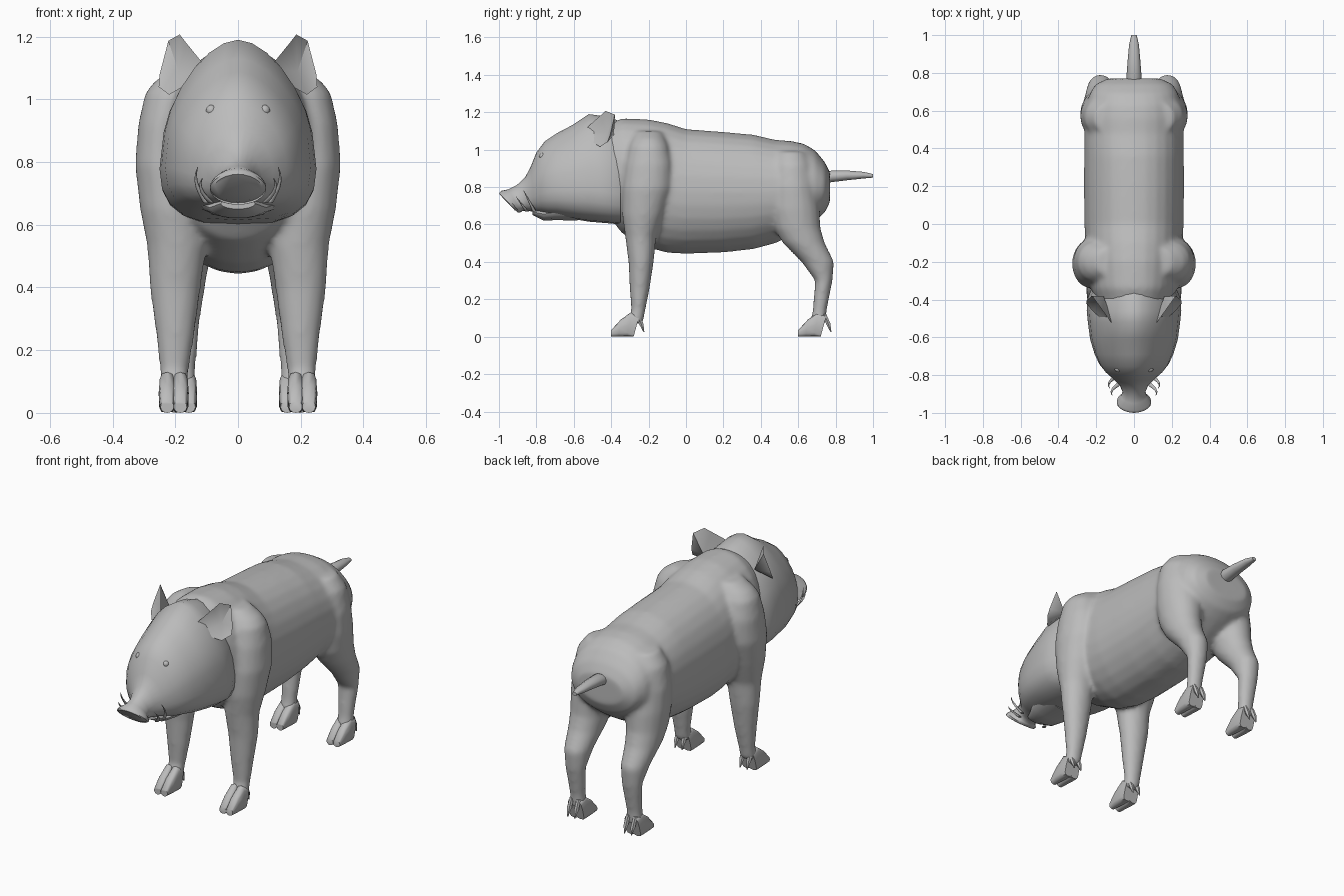
import bpy
import bmesh
from math import cos, sin, pi, radians
from mathutils import Vector

cube = bpy.data.objects.get("Cube")
if cube:
    bpy.data.objects.remove(cube)

hide = bpy.data.materials.new("grey hide")
hide.use_nodes = True
hide.diffuse_color = (0.5, 0.5, 0.5, 1)
hide.node_tree.nodes["Principled BSDF"].inputs["Base Color"].default_value = hide.diffuse_color


def finish(name, bm, mirror=False, angle=50):
    """Turn a bmesh into a smooth shaded, optionally mirrored object."""
    bmesh.ops.recalc_face_normals(bm, faces=bm.faces)
    mesh = bpy.data.meshes.new(name)
    bm.to_mesh(mesh)
    bm.free()
    mesh.materials.append(hide)
    obj = bpy.data.objects.new(name, mesh)
    bpy.context.collection.objects.link(obj)
    if mirror:
        obj.modifiers.new("mirror", "MIRROR")
    bpy.ops.object.select_all(action="DESELECT")
    obj.select_set(True)
    bpy.context.view_layer.objects.active = obj
    bpy.ops.object.shade_smooth_by_angle(angle=radians(angle))
    return obj


def add_loft(bm, rings, sides=20, power=1.0, low=1.0, taper=0.0):
    """Skin a row of ovals, each given as centre, half axis a, half axis b.
    The lower half's squareness and the taper fade out along the row."""
    loops = []
    for k, (centre, a, b) in enumerate(rings):
        fade = (k / (len(rings) - 1)) ** 2
        loop = []
        for i in range(sides):
            c, s = cos(2 * pi * i / sides), sin(2 * pi * i / sides)
            n = power if s > 0 else low + (1 - low) * fade
            u = abs(c) ** n * (1 if c > 0 else -1)
            v = abs(s) ** n * (1 if s > 0 else -1)
            u *= 1 - taper * (1 - fade) * v
            loop.append(bm.verts.new(Vector(centre) + Vector(a) * u + Vector(b) * v))
        loops.append(loop)
    for lower, upper in zip(loops, loops[1:]):
        for i in range(sides):
            j = (i + 1) % sides
            bm.faces.new((lower[i], lower[j], upper[j], upper[i]))
    bm.faces.new(loops[0])
    return bm.faces.new(loops[-1])


def along_y(stations):
    """Rings from (y, bottom, top, half width, lean)."""
    return [((0, y, (lo + hi) / 2), (w, 0, 0), (0, lean, (hi - lo) / 2))
            for y, lo, hi, w, lean in stations]


def along_z(stations, side):
    """Rings from (z, x, y, x radius, y radius), on the given side."""
    return [((x * side, y, z), (rx, 0, 0), (0, ry, 0)) for z, x, y, rx, ry in stations]


# Body: trunk and legs, fused into one skin
bm = bmesh.new()
add_loft(bm, along_y([
    (-.44, .68, 1.13, .18, 0), (-.34, .55, 1.168, .23, 0), (-.2, .475, 1.162, .25, 0),
    (-.1, .448, 1.142, .257, 0), (0, .443, 1.11, .263, 0), (.2, .45, 1.095, .265, 0),
    (.36, .468, 1.08, .264, 0), (.48, .5, 1.052, .263, 0), (.56, .54, 1.047, .26, 0),
    (.63, .58, 1.032, .25, 0), (.69, .62, .997, .235, 0), (.74, .66, .937, .205, 0),
    (.77, .72, .88, .14, 0),
]), sides=28, power=.92, taper=.04)
front_leg = [
    (1.1, .13, -.2, .07, .07), (1.06, .165, -.2, .1, .09), (1.02, .2, -.2, .097, .105),
    (.92, .222, -.2, .097, .125), (.79, .23, -.21, .099, .13), (.65, .21, -.23, .103, .112),
    (.53, .195, -.242, .095, .083), (.4, .2, -.24, .082, .068), (.25, .2, -.248, .062, .053),
    (.14, .203, -.255, .047, .038), (.07, .205, -.275, .045, .045)]
hind_leg = [
    (.99, .13, .56, .08, .08), (.92, .15, .565, .112, .11), (.8, .162, .57, .123, .125),
    (.68, .167, .58, .119, .135), (.58, .175, .595, .103, .125), (.5, .178, .63, .091, .113),
    (.4, .178, .705, .073, .088), (.3, .177, .737, .057, .047), (.14, .178, .715, .043, .038),
    (.07, .178, .705, .045, .045)]
for leg in (front_leg, hind_leg):
    for side in (-1, 1):
        add_loft(bm, along_z(leg, side), sides=18)
body = finish("body", bm)
skin = body.modifiers.new("skin", "REMESH")
skin.mode = "VOXEL"
skin.voxel_size = .012
skin.use_smooth_shade = True
soften = body.modifiers.new("soften", "SMOOTH")
soften.factor = .5
soften.iterations = 12

# Head running into the tilted snout
bm = bmesh.new()
disc = add_loft(bm, along_y([
    (-.35, .60, 1.15, .215, 0), (-.4, .605, 1.17, .234, 0), (-.46, .61, 1.182, .237, 0),
    (-.52, .615, 1.19, .232, 0), (-.61, .63, 1.13, .222, 0), (-.69, .645, 1.088, .2, 0),
    (-.745, .65, 1.045, .178, -.01), (-.785, .66, .985, .15, -.015),
    (-.82, .668, .91, .11, -.01), (-.855, .673, .852, .075, -.005),
    (-.89, .672, .81, .06, -.015), (-.915, .668, .788, .068, -.035),
    (-.937, .664, .78, .09, -.05), (-.95, .664, .768, .09, -.05),
]), sides=24, power=1.08, low=.65, taper=.2)
# Nose pad inside a raised rim
bmesh.ops.inset_individual(bm, faces=[disc], thickness=.014, depth=0)
bmesh.ops.translate(bm, verts=disc.verts, vec=(0, .006, .006))
bmesh.ops.inset_individual(bm, faces=[disc], thickness=.012, depth=0)
bmesh.ops.translate(bm, verts=disc.verts, vec=(0, -.012, -.004))
finish("head", bm)

# Lower jaw
bm = bmesh.new()
add_loft(bm, along_y([
    (-.58, .62, .74, .14, 0), (-.7, .622, .71, .12, 0), (-.76, .62, .69, .09, 0),
    (-.82, .65, .685, .055, 0),
]), sides=14)
finish("lower_jaw", bm)


def foot(name, x, y):
    """Two flat toes and two dewclaws."""
    bm = bmesh.new()
    for side in (-1, 1):
        toe = [((x + side * .021, y + dy, h / 2), (w, 0, 0), (0, lean, h / 2))
               for dy, h, w, lean in ((.01, .11, .024, .015), (-.03, .13, .027, .01),
                                      (-.08, .09, .026, .005), (-.125, .035, .021, 0))]
        add_loft(bm, toe, sides=12, power=.6, low=.5, taper=.08)
        claw = [((x + side * .022, y + dy, z), (r, 0, 0), (0, r, 0))
                for dy, z, r in ((.015, .12, .012), (.035, .07, .014), (.05, .025, .003))]
        add_loft(bm, claw, sides=6)
    finish(name, bm, mirror=True)


foot("front_foot", .205, -.275)
foot("hind_foot", .178, .725)

# Tail
bm = bmesh.new()
add_loft(bm, along_y([
    (.72, .81, .87, .035, 0), (.78, .825, .89, .04, 0), (.86, .835, .89, .034, 0),
    (.95, .845, .882, .026, 0), (1, .85, .87, .014, 0),
]), sides=10)
finish("tail", bm)

# Ears: a rim, a hollow inside and a bulging back
bm = bmesh.new()
rim = [bm.verts.new(p) for p in (
    (.1, -.55, 1.1), (.165, -.46, 1.18), (.186, -.43, 1.207), (.222, -.38, 1.187),
    (.25, -.405, 1.08), (.253, -.42, 1.04), (.22, -.46, 1.015), (.14, -.53, 1.06))]
hollow = bm.verts.new((.19, -.42, 1.09))
back = bm.verts.new((.16, -.385, 1.08))
for a, b in zip(rim, rim[1:] + rim[:1]):
    bm.faces.new((a, b, hollow))
    bm.faces.new((b, a, back))
finish("ear", bm, mirror=True, angle=40)

# Tusks, two curved cones on each side
for name, x, y, size in (("lower_tusk", .1, -.81, .115), ("upper_tusk", .085, -.85, .08)):
    bm = bmesh.new()
    rings = []
    for i in range(6):
        t = i / 5
        r = .01 * (1 - t) + .001
        rings.append(((x + .035 * sin(t * 2.2), y - .06 * t, .67 + size * t), (r, 0, 0), (0, r, 0)))
    add_loft(bm, rings, sides=8)
    finish(name, bm, mirror=True)

# Eyes
bm = bmesh.new()
bmesh.ops.create_uvsphere(bm, u_segments=10, v_segments=6, radius=.018)
bmesh.ops.translate(bm, verts=bm.verts, vec=(.085, -.767, .965))
finish("eye", bm, mirror=True)
